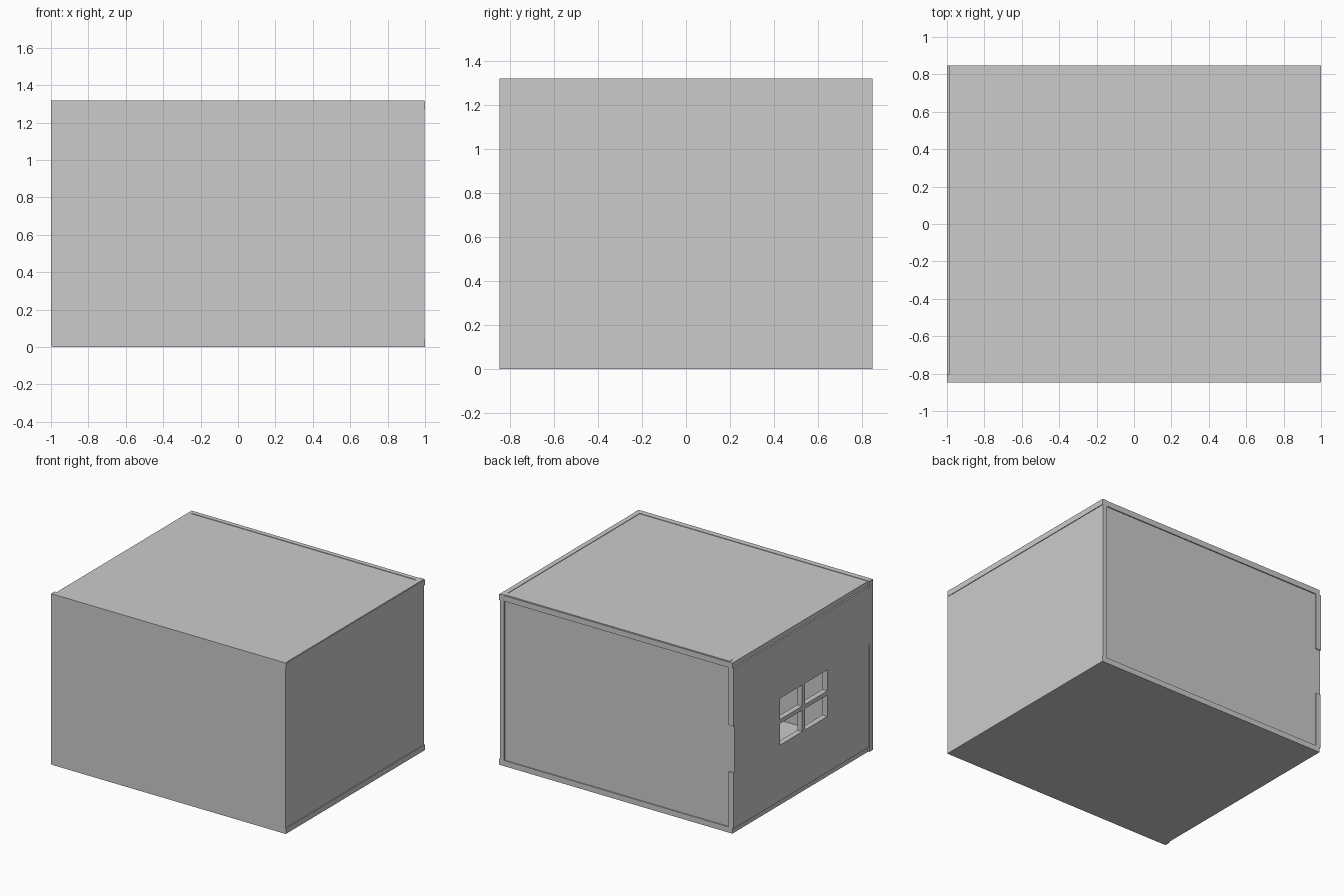
import bpy

if "Cube" in bpy.data.objects:
    bpy.data.objects.remove(bpy.data.objects["Cube"])

T = 0.043          # wall thickness
H = 1.318          # overall height
FRONT, BACK = -0.847, 0.847
WIN_Y = (-0.295, 0.28)
WIN_Z = (0.47, 0.83)


def box(name, x, y, z):
    """Axis-aligned box from (min, max) ranges."""
    bpy.ops.mesh.primitive_cube_add(
        size=1, location=[(a + b) / 2 for a, b in (x, y, z)])
    ob = bpy.context.object
    ob.name = name
    ob.scale = [b - a for a, b in (x, y, z)]
    bpy.ops.object.transform_apply(location=False, rotation=False, scale=True)
    return ob


# Floor and roof slabs, stopping just short of the window wall's outer face
box("floor", (-0.988, 1.0), (FRONT + 0.001, BACK), (0, T))
box("roof", (-0.988, 1.0), (FRONT + 0.001, BACK), (H - T - 0.004, H - 0.004))

# Solid walls: front covers the slab ends, back panel sits slightly recessed
box("front_wall", (-1.0, 0.998), (FRONT, FRONT + T), (0.002, H))
box("back_wall", (-0.96, 0.96), (BACK - T, BACK - 0.008), (0.002, H))
box("right_wall", (1 - T, 0.995), (FRONT + T, BACK), (0.002, H))

# Window wall: strips below, above and on either side of the opening
wall_x = (-0.999, -1 + T)
inner_y = (FRONT + T, BACK)
box("window_wall_lower", wall_x, inner_y, (T - 0.003, WIN_Z[0]))
box("window_wall_upper", (-1.0, -1 + T), inner_y, (WIN_Z[1], H - T))
box("window_wall_side_front", wall_x, (FRONT + T, WIN_Y[0]), WIN_Z)
box("window_wall_side_back", wall_x, (WIN_Y[1], BACK - 0.008), WIN_Z)

# Window bars dividing the opening into four panes
yc, zc = sum(WIN_Y) / 2, sum(WIN_Z) / 2
bar_x = (-0.998, -1 + T)
box("window_bar_vertical", bar_x, (yc - 0.019, yc + 0.019), WIN_Z)
for side, y in (("front", (WIN_Y[0], yc - 0.019)), ("back", (yc + 0.019, WIN_Y[1]))):
    box("window_bar_horizontal_" + side, bar_x, y, (zc - 0.016, zc + 0.016))
